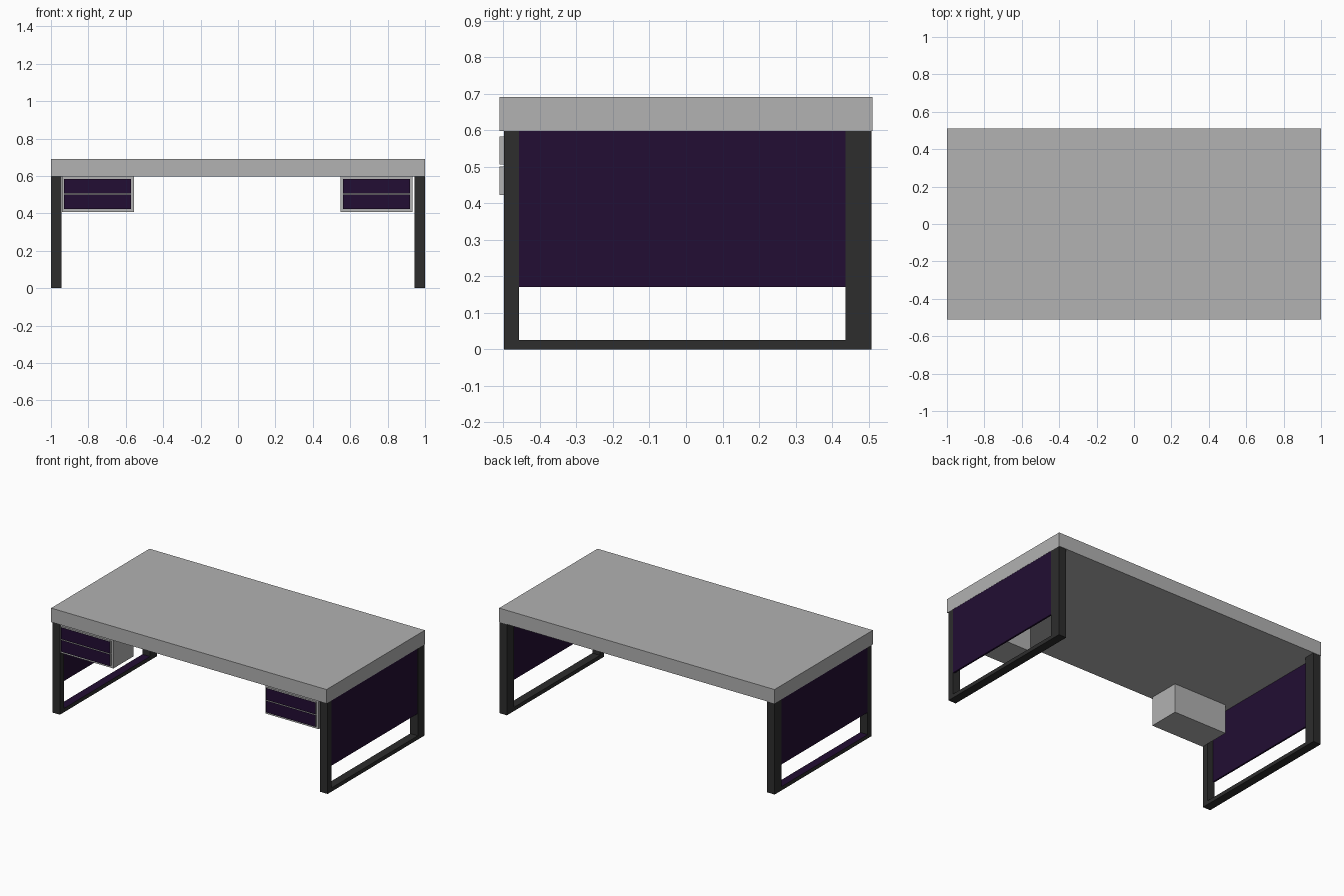
import bpy
import bmesh
from mathutils import Vector

cube = bpy.data.objects.get("Cube")
if cube:
    bpy.data.objects.remove(cube, do_unlink=True)


def material(name, rgb):
    m = bpy.data.materials.new(name)
    m.use_nodes = True
    colour = (*rgb, 1.0)
    m.diffuse_color = colour
    m.node_tree.nodes["Principled BSDF"].inputs["Base Color"].default_value = colour
    return m


GREY = material("light_grey", (0.445, 0.445, 0.445))
DARK = material("charcoal_metal", (0.026, 0.026, 0.026))
PURPLE = material("deep_purple", (0.016, 0.004, 0.033))


def box(name, low, high, mat, accent=None, direction=None):
    """Box between two corners; faces looking along direction get the accent."""
    low, high = Vector(low), Vector(high)
    bm = bmesh.new()
    bmesh.ops.create_cube(bm, size=1)
    for v in bm.verts:
        v.co = (low + high) / 2 + v.co * (high - low)
    bm.normal_update()
    mesh = bpy.data.meshes.new(name)
    mesh.materials.append(mat)
    if accent:
        mesh.materials.append(accent)
        for f in bm.faces:
            f.material_index = int(f.normal.dot(Vector(direction)) > 0.9)
    bm.to_mesh(mesh)
    bm.free()
    obj = bpy.data.objects.new(name, mesh)
    bpy.context.collection.objects.link(obj)
    return obj


TOP_LOW, TOP_HIGH, DEPTH = 0.598, 0.69, 0.51
FRONT_IN, BACK_IN = -0.457, 0.437
LEG_IN, RAIL = 0.945, 0.025

# Desk top
box("desk_top", (-1, -DEPTH, TOP_LOW), (1, DEPTH, TOP_HIGH), GREY)

# Side frames, each with two posts, a floor rail and a thin outer panel
for side, sign in (("left", 1), ("right", -1)):
    x0, x1 = sorted((sign * LEG_IN, sign * 1.0))
    p0, p1 = sorted((sign * 0.988, sign * 0.999))
    box(side + "_front_leg", (x0, -0.498, 0), (x1, FRONT_IN, TOP_LOW), DARK)
    box(side + "_back_leg", (x0, BACK_IN, 0), (x1, 0.508, TOP_LOW), DARK)
    # The right rail has a coloured upper face
    accent = PURPLE if side == "right" else None
    box(side + "_floor_rail", (x0, FRONT_IN, 0), (x1, BACK_IN, RAIL),
        DARK, accent, (0, 0, 1))
    box(side + "_panel", (p0, FRONT_IN, 0.17), (p1, BACK_IN, TOP_LOW), PURPLE)

# Hanging drawer units with purple drawer fronts
for side, x0 in (("left", 0.549), ("right", -0.942)):
    x1 = x0 + 0.385
    box(side + "_drawer_case", (x0, -0.497, 0.407), (x1, -0.29, TOP_LOW), GREY)
    for level, z in (("lower", 0.423), ("upper", 0.506)):
        box(f"{side}_{level}_drawer", (x0 + 0.013, -DEPTH, z),
            (x1 - 0.015, -0.497, z + 0.077), GREY, PURPLE, (0, -1, 0))
